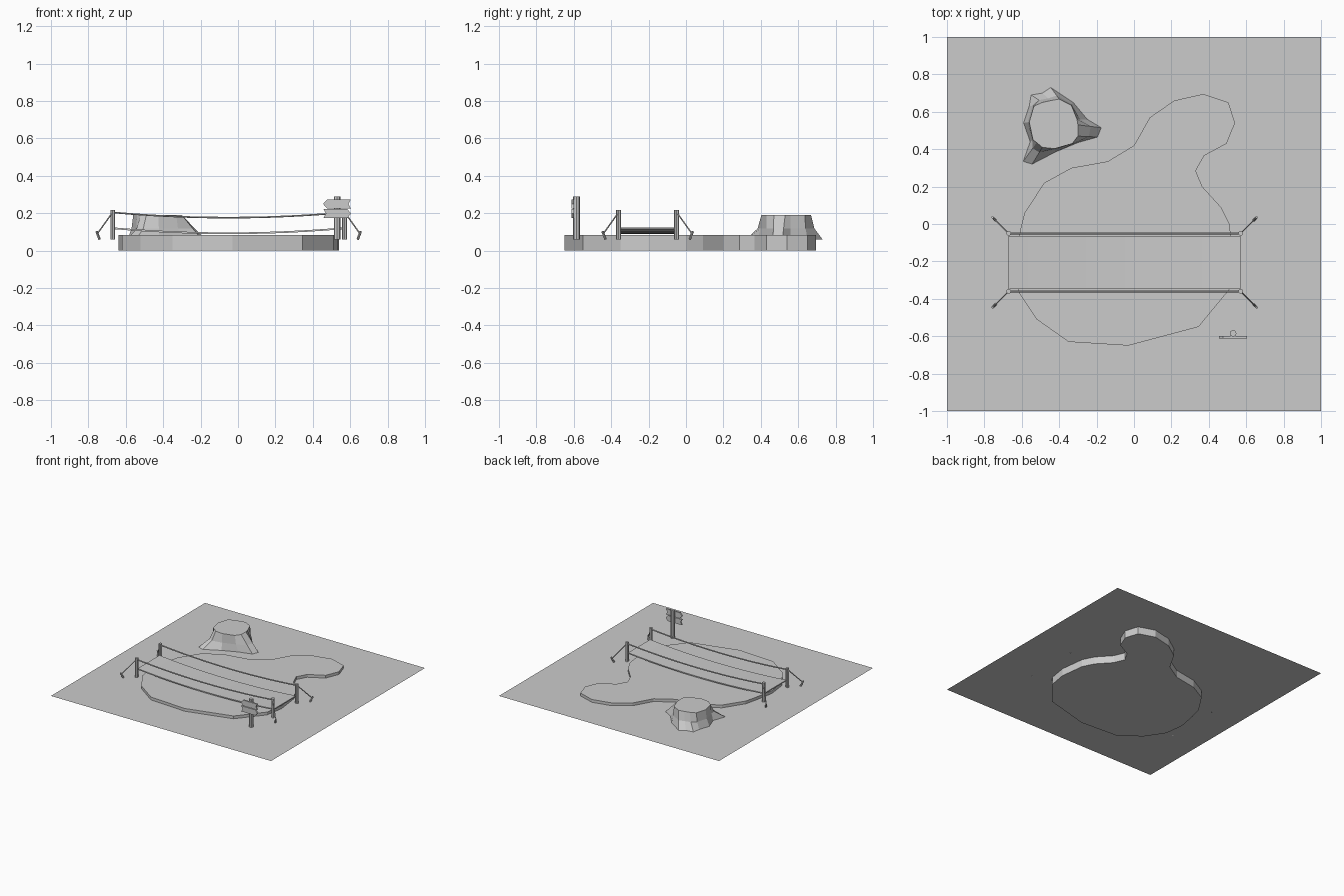
import bpy
import math
from mathutils import Vector

if "Cube" in bpy.data.objects:
    bpy.data.objects.remove(bpy.data.objects["Cube"])

GROUND = 0.06
CX, CY = -0.05, -0.205      # bridge centre
HX, HY = 0.62, 0.155        # half distances between bridge posts


def make(name, verts, faces):
    me = bpy.data.meshes.new(name)
    me.from_pydata([tuple(v) for v in verts], [], faces)
    me.update()
    ob = bpy.data.objects.new(name, me)
    bpy.context.collection.objects.link(ob)
    return ob


def loft(name, rings):
    """Skin a list of equal-length rings and cap both ends."""
    n = len(rings[0])
    verts = [v for r in rings for v in r]
    faces = [(k * n + i, k * n + (i + 1) % n, (k + 1) * n + (i + 1) % n, (k + 1) * n + i)
             for k in range(len(rings) - 1) for i in range(n)]
    faces.append(tuple(reversed(range(n))))
    faces.append(tuple(range(len(verts) - n, len(verts))))
    return make(name, verts, faces)


def rod(name, a, b, r, sides=8):
    a, b = Vector(a), Vector(b)
    bpy.ops.mesh.primitive_cylinder_add(vertices=sides, radius=r, depth=(b - a).length,
                                        location=(a + b) / 2)
    ob = bpy.context.object
    ob.name = name
    ob.rotation_euler = (b - a).to_track_quat('Z', 'Y').to_euler()
    return ob


# Ground sheet
make("ground", [(-1, -1, GROUND), (1, -1, GROUND), (1, 1, GROUND), (-1, 1, GROUND)],
     [(0, 1, 2, 3)])

# Pond slab, clockwise outline reversed to face outward
pond = [(0.37, 0.695), (0.505, 0.65), (0.54, 0.54), (0.495, 0.43), (0.375, 0.365),
        (0.33, 0.285), (0.365, 0.20), (0.465, 0.09), (0.51, 0.0), (0.535, -0.2),
        (0.51, -0.35), (0.345, -0.55), (-0.03, -0.65), (-0.35, -0.63), (-0.52, -0.51),
        (-0.62, -0.36), (-0.64, -0.2), (-0.61, -0.04), (-0.585, 0.06), (-0.48, 0.22),
        (-0.335, 0.30), (-0.14, 0.335), (0.0, 0.42), (0.085, 0.57), (0.215, 0.66)][::-1]
loft("pond", [[(x, y, z) for x, y in pond] for z in (0.0, 0.083)])

# Stump with flaring roots: (top x, top y, base x, base y), counterclockwise
stump = [(-0.30, 0.47, -0.195, 0.465), (-0.30, 0.53, -0.175, 0.515),
         (-0.305, 0.56, -0.25, 0.56), (-0.335, 0.635, -0.325, 0.65),
         (-0.40, 0.668, -0.445, 0.73), (-0.445, 0.66, -0.49, 0.70),
         (-0.49, 0.65, -0.55, 0.69), (-0.535, 0.63, -0.56, 0.63),
         (-0.56, 0.545, -0.59, 0.54), (-0.54, 0.45, -0.555, 0.44),
         (-0.52, 0.435, -0.592, 0.335), (-0.49, 0.41, -0.545, 0.32),
         (-0.425, 0.403, -0.42, 0.385), (-0.33, 0.43, -0.30, 0.435)]
base, mid, top = [], [], []
for i, (tx, ty, bx, by) in enumerate(stump):
    f = 0.55 if i < 2 else 0.3
    base.append((bx, by, GROUND))
    mid.append((tx + (bx - tx) * f, ty + (by - ty) * f, 0.118))
    top.append((tx, ty, 0.19))
loft("tree_stump", [base, mid, top])

# Sagging bridge deck
steps = [i / 6 for i in range(-6, 7)]
deck = []
for t in steps:
    x, z = CX + t * HX, 0.088 + 0.027 * t * t
    y0, y1 = CY - 0.142, CY + 0.142
    deck.append([(x, y0, z), (x, y1, z), (x, y1, z + 0.009), (x, y0, z + 0.009)])
loft("bridge_deck", deck)

# Rope rails, posts, guy ropes and stakes
for sy in (-1, 1):
    y = CY + sy * HY
    rail = []
    for t in steps:
        x, z = CX + t * HX, 0.176 + 0.028 * t * t
        rail.append([(x, y + 0.005 * math.cos(a), z + 0.005 * math.sin(a))
                     for a in [math.tau * k / 6 for k in range(6)]])
    loft("rope_rail", rail)
    for sx in (-1, 1):
        x = CX + sx * HX
        rod("bridge_post", (x, y, GROUND), (x, y, 0.217), 0.013)
        rod("guy_rope", (x, y, 0.205), (x + sx * 0.08, y + sy * 0.08, 0.093), 0.004, 6)
        rod("stake", (x + sx * 0.07, y + sy * 0.07, GROUND),
            (x + sx * 0.086, y + sy * 0.086, 0.102), 0.007, 6)

# Signpost with two arrow boards
rod("sign_post", (0.53, -0.585, GROUND), (0.53, -0.585, 0.288), 0.018)
for zc, d in ((0.249, -1), (0.198, 1)):
    prof = [(0.075, 0), (0.055, 0.023), (-0.073, 0.023), (-0.06, 0), (-0.073, -0.023),
            (0.055, -0.023)]
    if d > 0:
        prof.reverse()
    loft("sign_board", [[(0.53 + d * px, yy, zc + pz) for px, pz in prof]
                        for yy in (-0.600, -0.612)])
